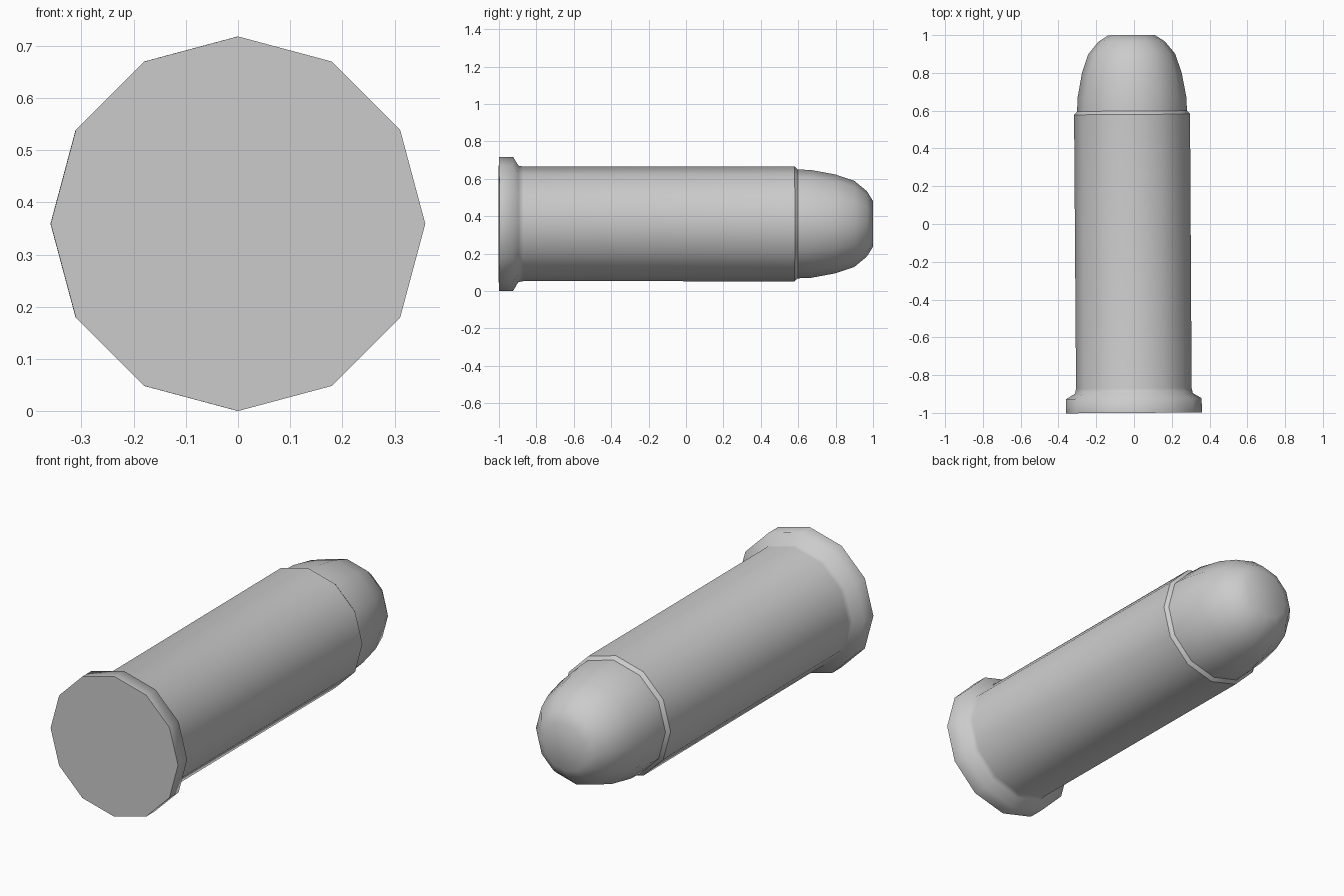
import bpy, bmesh
from math import sin, cos, pi, radians
from mathutils import Matrix

if "Cube" in bpy.data.objects:
    bpy.data.objects.remove(bpy.data.objects["Cube"])

SIDES = 12
# the whole round leans very slightly sideways, pivoting at the base
PLACE = Matrix.Translation((0, -1, 0.359)) @ Matrix.Rotation(0.0065, 4, 'Z') @ Matrix.Translation((0, 1, 0))

dark = bpy.data.materials.new("dark_grey")
dark.diffuse_color = (0.55, 0.55, 0.55, 1)
dark.use_nodes = True
dark.node_tree.nodes["Principled BSDF"].inputs["Base Color"].default_value = dark.diffuse_color


def lathe(name, profile, cap_start=False, cap_end=False, mat=None):
    """Spin (y, radius) points around the long axis."""
    bm = bmesh.new()
    rings = [[bm.verts.new((r * cos(2 * pi * i / SIDES), y, r * sin(2 * pi * i / SIDES)))
              for i in range(SIDES)] for y, r in profile]
    for a, b in zip(rings, rings[1:]):
        for i in range(SIDES):
            j = (i + 1) % SIDES
            bm.faces.new((a[i], b[i], b[j], a[j]))
    if cap_start:
        bm.faces.new(rings[0])
    if cap_end:
        bm.faces.new(rings[-1][::-1])
    for f in bm.faces:
        f.smooth = True
    bm.transform(PLACE)
    me = bpy.data.meshes.new(name)
    bm.to_mesh(me)
    bm.free()
    me.set_sharp_from_angle(angle=radians(65))
    if mat:
        me.materials.append(mat)
    ob = bpy.data.objects.new(name, me)
    bpy.context.collection.objects.link(ob)
    return ob


# flush disc in the middle of the base
lathe("primer", [(-1, 0.178)], cap_start=True, mat=dark)

# base ring, flared rim and straight body
lathe("case", [(-1, 0.178), (-1, 0.359), (-0.925, 0.359), (-0.897, 0.312),
               (-0.87, 0.306), (0.58, 0.307)])

# bevelled lip at the open end
lathe("case_mouth", [(0.58, 0.307), (0.598, 0.291)])

# rounded nose with a flat tip
lathe("bullet", [(0.598, 0.291), (0.67, 0.288), (0.80, 0.264), (0.90, 0.230),
                 (0.967, 0.175), (1.0, 0.122)], cap_end=True, mat=dark)
